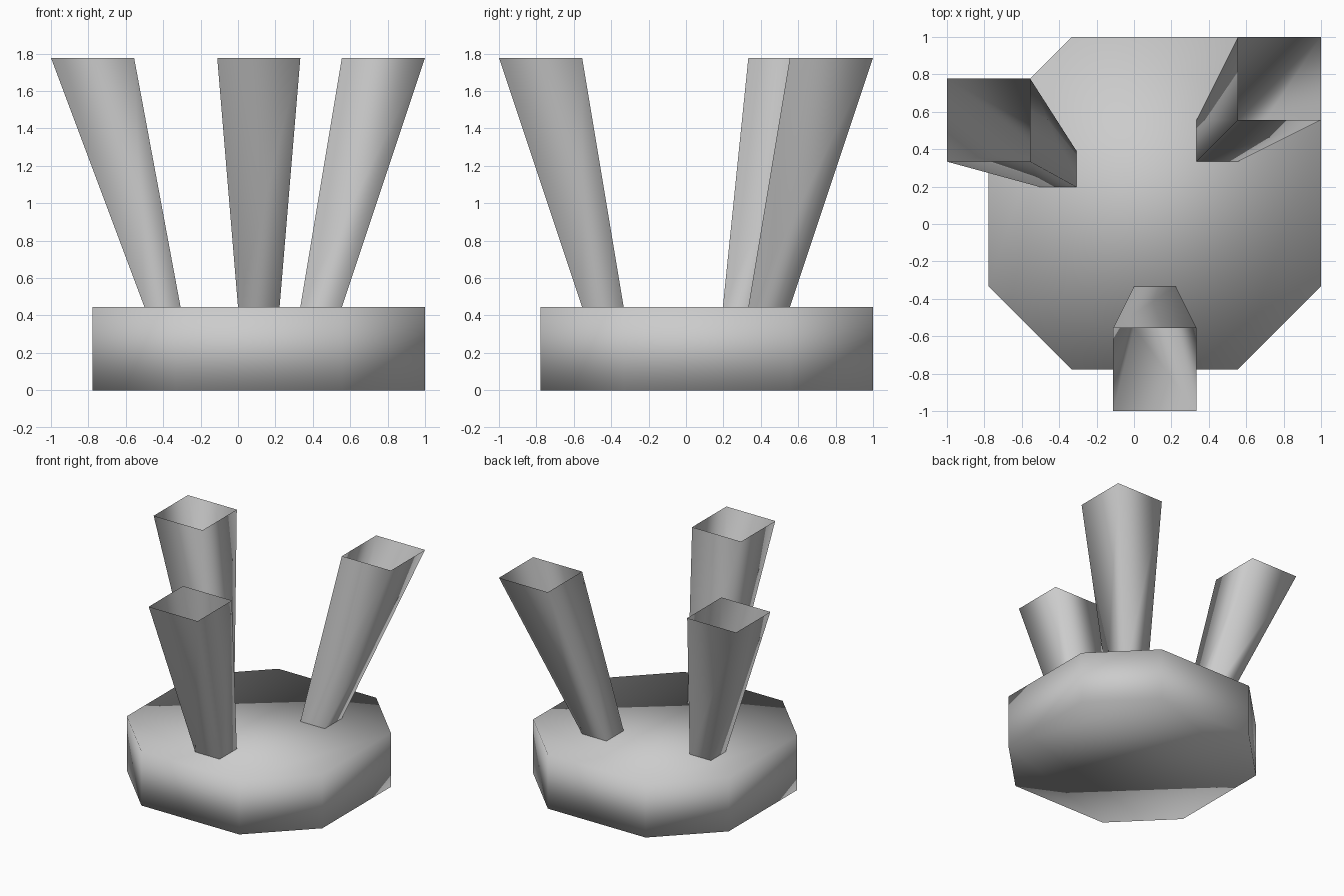
import bpy, bmesh

if "Cube" in bpy.data.objects:
    bpy.data.objects.remove(bpy.data.objects["Cube"])

U = 1 / 9          # modelling grid unit
BASE_TOP = 4 * U
TUBE_TOP = 16 * U


def rect(x0, x1, y0, y1, z):
    return [(x0, y0, z), (x1, y0, z), (x1, y1, z), (x0, y1, z)]


def loft(name, lower, upper, capped):
    """Join two counter-clockwise rings with a smooth-shaded wall."""
    bm = bmesh.new()
    a = [bm.verts.new(p) for p in lower]
    b = [bm.verts.new(p) for p in upper]
    n = len(a)
    for i in range(n):
        j = (i + 1) % n
        bm.faces.new((a[i], a[j], b[j], b[i]))
    if capped:
        bm.faces.new(a[::-1])
        bm.faces.new(b)
    for f in bm.faces:
        f.smooth = True
    mesh = bpy.data.meshes.new(name)
    bm.to_mesh(mesh)
    bm.free()
    obj = bpy.data.objects.new(name, mesh)
    bpy.context.collection.objects.link(obj)
    return obj


# Octagonal base slab, centred slightly off the origin
c, r, s = U, 8 * U, 4 * U
octagon = [(c + x, c + y) for x, y in
           [(-s, -r), (s, -r), (r, -s), (r, s), (s, r), (-s, r), (-r, s), (-r, -s)]]
loft("base", [(x, y, 0) for x, y in octagon],
     [(x, y, BASE_TOP) for x, y in octagon], True)

# Three open, flaring square tubes: (lower x0 x1 y0 y1), (upper x0, y0)
tubes = {
    "front_tube": ((0, 2 * U, -5 * U, -3 * U), (-U, -9 * U)),
    "right_tube": ((3 * U, 5 * U, 3 * U, 5 * U), (5 * U, 5 * U)),
    "left_tube": ((-0.5, -0.307, 0.197, 0.39), (-9 * U, 3 * U)),
}
for name, (low, (ux, uy)) in tubes.items():
    loft(name, rect(*low, BASE_TOP),
         rect(ux, ux + 4 * U, uy, uy + 4 * U, TUBE_TOP), False)
